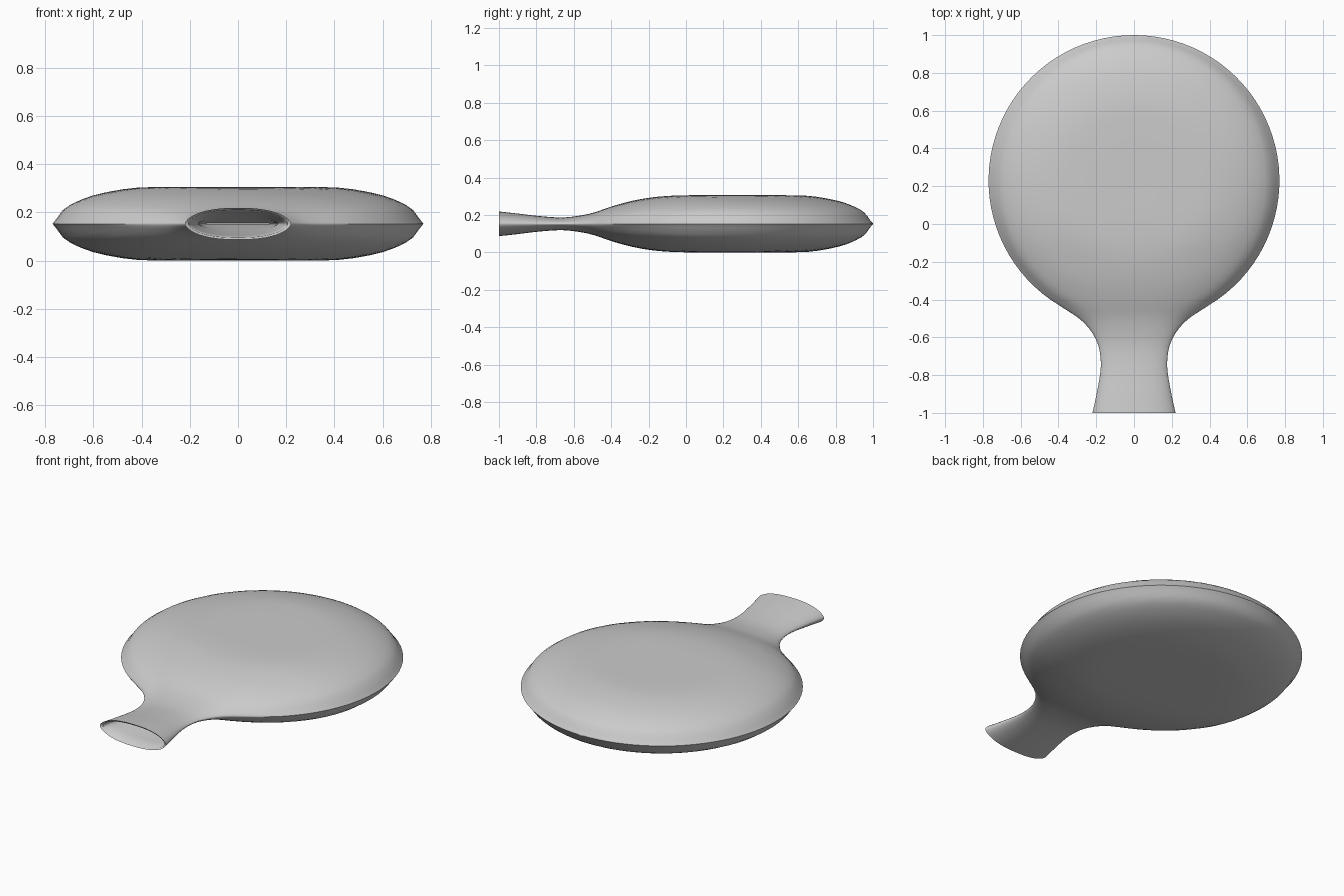
import bpy, bmesh, math

if "Cube" in bpy.data.objects:
    bpy.data.objects.remove(bpy.data.objects["Cube"])

R, CY, MID = 0.77, 0.23, 0.1525      # disc radius, disc centre y, seam height
N = 28                               # columns across each half section

# Profiles: disc half height by radius, neck half thickness and half width by y
DISC = [(0, .1525), (.33, .1525), (.45, .147), (.6, .118), (.69, .082),
        (.73, .054), (.75, .025), (.77, 0)]
THICK = [(-1, .066), (-.9, .055), (-.8, .043), (-.68, .034), (-.6, .039), (-.5, .058),
         (-.4, .092), (-.3, .12), (-.2, .139), (-.1, .149), (0, .1525)]
WIDTH = [(-1, .22), (-.9, .198), (-.76, .176), (-.66, .184), (-.6, .207),
         (-.55, .24), (-.5, .29), (-.45, .366), (-.4, .443)]


def curve(pts, x):
    """Smooth interpolation through a few profile points."""
    x = min(max(x, pts[0][0]), pts[-1][0])
    i = max(k for k in range(len(pts) - 1) if pts[k][0] <= x)

    def slope(k):
        a, b = pts[max(k - 1, 0)], pts[min(k + 1, len(pts) - 1)]
        return (b[1] - a[1]) / (b[0] - a[0])
    (x0, y0), (x1, y1) = pts[i], pts[i + 1]
    h = x1 - x0
    t = (x - x0) / h
    return (y0 * (1 + 2 * t) * (1 - t) ** 2 + y1 * t * t * (3 - 2 * t)
            + h * t * (1 - t) * (slope(i) * (1 - t) - slope(i + 1) * t))


def section(y, inset=0.0, squeeze=1.0):
    """Closed pointed-lens ring of 2N points at one y."""
    d = abs(y - CY)
    w = curve(WIDTH, y) if y < -.4 else math.sqrt(R * R - d * d)
    t = curve(THICK, y) if y < 0 else curve(DISC, d)
    dc = d if y > 0 else min(d, .66)
    chord = math.sqrt(R * R - dc * dc)
    m = min(max((-.25 - y) / .35, 0), 1)
    m = m * m * (3 - 2 * m)
    ring = []
    for k in range(2 * N):
        u = math.cos(math.pi * k / N)
        disc = curve(DISC, min(math.hypot(dc, u * chord), R)) / curve(DISC, dc)
        lens = max(1 - abs(u) ** 2.5, 0) ** .6
        z = max(t - inset, .004) * squeeze * (disc * (1 - m) + lens * m)
        if k % N == 0:
            z = 0
        ring.append((u * (w - 1.5 * inset), y, MID + (z if k < N else -z)))
    return ring


bm = bmesh.new()

# Inner lining of the neck, then outer skin from the mouth to the far edge
rings = [section(y, .008, s) for y, s in
         ((-.62, .1), (-.68, .5), (-.76, .85), (-.84, 1), (-.92, 1), (-.992, 1))]
rings += [section(-1 + .6 * i / 20) for i in range(20)]
a0 = math.acos((-.4 - CY) / R)
rings += [section(CY + R * math.cos(a0 * (1 - i / 36))) for i in range(36)]
loops = [[bm.verts.new(p) for p in r] for r in rings]
for a, b in zip(loops, loops[1:]):
    for k in range(2 * N):
        j = (k + 1) % (2 * N)
        bm.faces.new((a[k], a[j], b[j], b[k]))

# Close the throat and the far tip
bm.faces.new(loops[0])
tip = bm.verts.new((0, CY + R, MID))
for k in range(2 * N):
    bm.faces.new((loops[-1][k], loops[-1][(k + 1) % (2 * N)], tip))
bmesh.ops.recalc_face_normals(bm, faces=bm.faces)

mesh = bpy.data.meshes.new("inflatable_cushion")
bm.to_mesh(mesh)
bm.free()
cushion = bpy.data.objects.new("inflatable_cushion", mesh)
bpy.context.collection.objects.link(cushion)
bpy.context.view_layer.objects.active = cushion
cushion.select_set(True)
bpy.ops.object.shade_smooth_by_angle(angle=math.radians(45))
